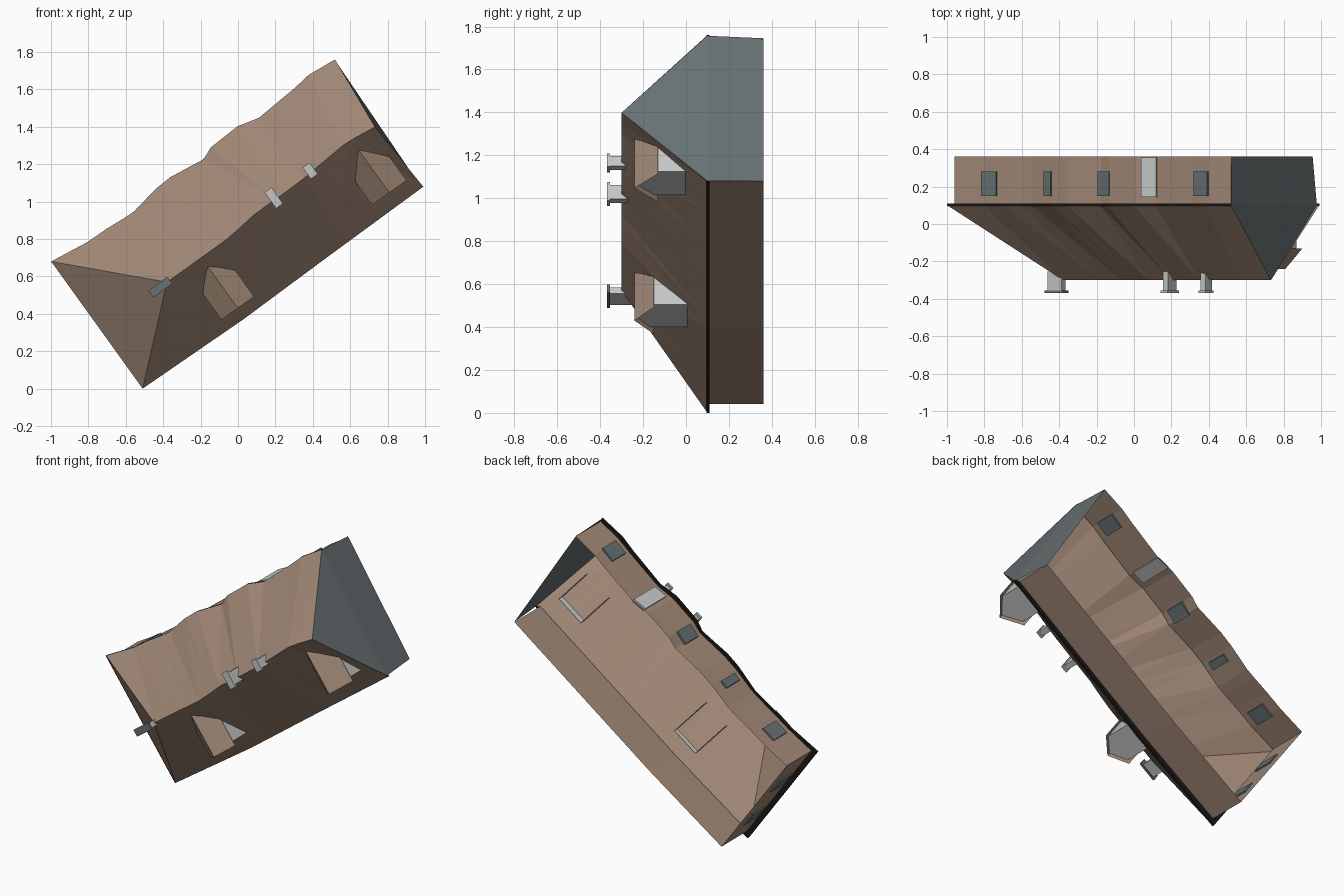
import bpy, bmesh
from mathutils import Vector

if "Cube" in bpy.data.objects:
    bpy.data.objects.remove(bpy.data.objects["Cube"])

# The house lies on its side: u runs along it, v across it, y from ridge (-) to floor (+)
U, V, O = Vector((.812, 0, .584)), Vector((-.584, 0, .812)), Vector((-.51, 0, 0))
EAVE, FLOOR, RIDGE = .10, .362, -.30


def P(u, v, y):
    p = O + U * u + V * v
    return Vector((p.x, y, max(p.z, 0)))


def mat(name, r, g, b):
    m = bpy.data.materials.new(name)
    m.diffuse_color = (r, g, b, 1)
    m.use_nodes = True
    m.node_tree.nodes["Principled BSDF"].inputs["Base Color"].default_value = m.diffuse_color
    return m


BROWN = mat("brown", .36, .25, .185)
SLATE = mat("slate", .135, .165, .17)
LIGHT = mat("light_grey", .56, .57, .57)
DARK = mat("dark_trim", .012, .010, .009)


def make(name, faces, material):
    """Object from a list of faces given as (u, v, y) corner lists."""
    bm = bmesh.new()
    for f in faces:
        bm.faces.new([bm.verts.new(P(*c)) for c in f])
    bmesh.ops.remove_doubles(bm, verts=bm.verts, dist=.0005)
    bmesh.ops.recalc_face_normals(bm, faces=bm.faces)
    me = bpy.data.meshes.new(name)
    bm.to_mesh(me)
    bm.free()
    me.materials.append(material)
    ob = bpy.data.objects.new(name, me)
    bpy.context.collection.objects.link(ob)
    return ob


def box(name, u, v, y0, y1, du, dv, material, slope=0):
    """Box centred on (u, v); slope skews it along a crooked wall."""
    lo, hi = [[(u + a * du / 2, v + b * dv / 2 + slope * a * du / 2, y)
               for a, b in ((-1, -1), (1, -1), (1, 1), (-1, 1))] for y in (y0, y1)]
    sides = [[lo[i], lo[(i + 1) % 4], hi[(i + 1) % 4], hi[i]] for i in range(4)]
    return make(name, [lo, hi] + sides, material)


def lerp(table, u):
    for (a, x), (b, y) in zip(table, table[1:]):
        if u <= b:
            return x + (y - x) * (u - a) / (b - a)
    return table[-1][1]


# Crooked outlines: (u, v)
LENGTH = 1.862
upper = [(0, .837), (.22, .808), (.34, .806), (.46, .797), (.52, .796), (.68, .826),
         (.78, .831), (.98, .805), (1.05, .834), (1.23, .842), (1.35, .812),
         (1.6, .83), (1.7, .843), (LENGTH, .828)]
lower = [(0, 0), (.65, -.014), (1.2, -.006), (1.848, 0)]
ridge = [(.438, .386), (.85, .385), (1.05, .41), (1.3, .405), (1.65, .432), (1.825, .41)]


def ridge_at(t):
    u = .438 + t * (1.825 - .438)
    return (u, lerp(ridge, u), RIDGE)


# Roof: two crooked slopes and a hip end
roof = []
ts = sorted({u / LENGTH for u, v in upper} | {.35})
for a, b in zip(ts, ts[1:]):
    ra, rb = ridge_at(a), ridge_at(b)
    for table in (upper, lower):
        end = table[-1][0]
        ea, eb = [(t * end, lerp(table, t * end), EAVE) for t in (a, b)]
        roof += [[ra, ea, eb], [ra, eb, rb]]
roof.append([(0, .837, EAVE), ridge_at(0), (0, 0, EAVE)])
make("roof", roof, BROWN)


# Walls: inset slightly from the eaves, open at the floor
def wall_v(u):
    return .812 + .7 * (lerp(upper, u) - .832)


us = [.03] + [u for u, v in upper[1:-1]] + [1.855]
top_line = [(u, wall_v(u)) for u in us]
low_line = [(.03, .03), (.65, .015), (1.82, .022)]
wall_line = top_line[::-1] + low_line
make("walls", [[(*a, EAVE), (*b, EAVE), (*b, FLOOR), (*a, FLOOR)]
               for a, b in zip(wall_line, wall_line[1:])], BROWN)

# Gable end wall
ge, gl = (1.86, .826), (1.838, .008)
make("gable_wall", [[(*ge, EAVE), (1.825, .41, RIDGE), (*gl, EAVE)],
                    [(*ge, EAVE), (*gl, EAVE), (1.82, .022, FLOOR), (1.855, .815, FLOOR)]], SLATE)

# Dark eave trim: fascia and soffit under the overhang
Y = EAVE + .010
trim = []
for outer, inner in ((upper, top_line), (lower, [low_line[0], low_line[1], (1.2, .018), low_line[2]]),
                     ([(0, 0), (0, .837)], [(.03, .03), top_line[0]])):
    for a, b, c, d in zip(outer, outer[1:], inner, inner[1:]):
        trim += [[(*a, EAVE - .004), (*b, EAVE - .004), (*b, Y), (*a, Y)],
                 [(*a, Y), (*b, Y), (*d, Y), (*c, Y)]]
make("eave_trim", trim, DARK)

# Windows and door through the long wall
for i, (u, w) in enumerate([(.25, .095), (.64, .05), (1.01, .085), (1.66, .095)]):
    s = (wall_v(u + .05) - wall_v(u - .05)) / .1
    box(f"window_{i + 1}", u, wall_v(u), .15, .28, w, .022, SLATE, s)
box("door", 1.31, wall_v(1.31), .145, .355, .088, .024, LIGHT,
    (wall_v(1.35) - wall_v(1.27)) / .08)

# Windows in the hip end wall
for i, v in enumerate((.25, .57)):
    box(f"end_window_{i + 1}", .03, v, .15, .28, .016, .095, SLATE)

# Dormers on the lower slope: gabled roof plus walls sunk into the main roof
for i, (u, hw, v0, vr, ve, ye) in enumerate([(.664, .107, .052, .334, .225, -.15),
                                           (1.682, .113, .080, .366, .235, -.13)]):
    yr = -.24
    make(f"dormer_roof_{i + 1}", [[(u, v0, yr), (u, vr, yr), (u + s * hw, ve, ye), (u + s * hw, v0, ye)]
                                  for s in (-1, 1)], BROWN)
    w, vf, yb = hw * .84, v0 + .028, .035
    yw = ye - .014
    front = [(u, vf, yr), (u - w, vf, yw), (u - w, vf, yb), (u + w, vf, yb), (u + w, vf, yw)]
    cheeks = [[(u + s * w, vf, yw), (u + s * w, vf, yb), (u + s * w, ve + .02, ye + .03),
               (u + s * w, ve + .02, yw)] for s in (-1, 1)]
    make(f"dormer_walls_{i + 1}", [front] + cheeks, LIGHT)

# Chimneys along the ridge: stem and cap
for i, (u, v, du, dv, m) in enumerate([(.394, .385, .125, .045, SLATE),
                                       (1.164, .418, .045, .105, LIGHT),
                                       (1.407, .422, .045, .075, LIGHT)]):
    box(f"chimney_stem_{i + 1}", u, v, -.356, -.255, du * .75, dv * .75, LIGHT)
    box(f"chimney_cap_{i + 1}", u, v, -.368, -.355, du, dv, m)
